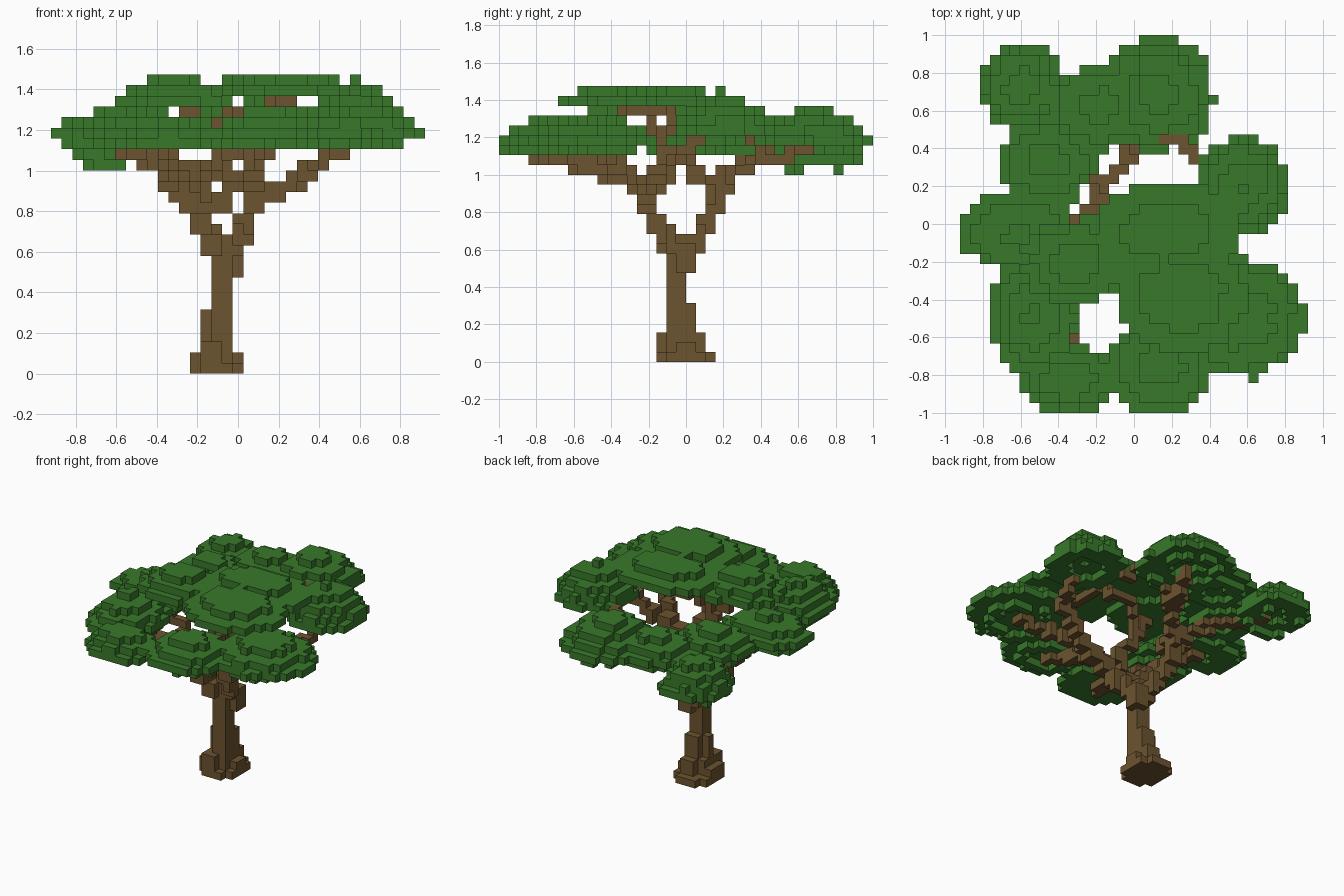
import bpy, bmesh, math, random
from mathutils import Vector

old = bpy.data.objects.get("Cube")
if old:
    bpy.data.objects.remove(old, do_unlink=True)

rng = random.Random(4)
S = 2 / 38                 # block size
NX, NY, NZ = 35, 38, 28    # grid size in blocks
ORIGIN = Vector((-NX * S / 2, -NY * S / 2, 0))


def material(name, color):
    m = bpy.data.materials.new(name)
    m.use_nodes = True
    m.diffuse_color = color
    m.node_tree.nodes["Principled BSDF"].inputs["Base Color"].default_value = color
    return m


def cell(p):
    return tuple(math.floor(c / S + 1e-6) for c in Vector(p) - ORIGIN)


def center(c):
    return ORIGIN + (Vector(c) + Vector((.5, .5, .5))) * S


def inside(c):
    return 0 <= c[0] < NX and 0 <= c[1] < NY and 0 <= c[2] < NZ


def box(x0, x1, y0, y1, z0, z1):
    """Blocks whose centres lie in a box."""
    return {c for c in GRID
            if x0 < center(c).x < x1 and y0 < center(c).y < y1 and z0 < center(c).z < z1}


def limb(points, r0, r1):
    """Blocks along a tapering path."""
    out = set()
    n = len(points) - 1
    for i in range(n):
        a, b = Vector(points[i]), Vector(points[i + 1])
        steps = max(2, int((b - a).length / S * 3))
        for k in range(steps + 1):
            p = a.lerp(b, k / steps)
            r = r0 + (r1 - r0) * (i + k / steps) / n
            x, y, z = cell(p)
            out.add((x, y, z))
            for dx in (-1, 0, 1):
                for dy in (-1, 0, 1):
                    for dz in (-1, 0, 1):
                        c = (x + dx, y + dy, z + dz)
                        if (center(c) - p).length < r:
                            out.add(c)
    return {c for c in out if inside(c)}


def clump(cx, cy, layer, rx, ry, up, down):
    """Stepped dome of leaf blocks, widest at the given layer, hollowed below."""
    out = set()
    cz = (layer + .5) * S
    for c in GRID:
        d = center(c) - Vector((cx, cy, cz))
        h = abs(d.z) / (up if d.z > 0 else down)
        r = math.hypot(d.x / rx, d.y / ry) + rng.uniform(-.05, .05)
        if max(r, 0) ** 1.4 + h ** 1.4 < 1:
            out.add(c)
    return {(x, y, z) for x, y, z in out if (x, y, z + 3) not in out}


SIDES = {
    (1, 0, 0): ((1, 0, 0), (1, 1, 0), (1, 1, 1), (1, 0, 1)),
    (-1, 0, 0): ((0, 0, 0), (0, 0, 1), (0, 1, 1), (0, 1, 0)),
    (0, 1, 0): ((0, 1, 0), (0, 1, 1), (1, 1, 1), (1, 1, 0)),
    (0, -1, 0): ((0, 0, 0), (1, 0, 0), (1, 0, 1), (0, 0, 1)),
    (0, 0, 1): ((0, 0, 1), (1, 0, 1), (1, 1, 1), (0, 1, 1)),
    (0, 0, -1): ((0, 0, 0), (0, 1, 0), (1, 1, 0), (1, 0, 0)),
}


def build(name, cells, solid, mat):
    """Mesh only the block sides that are exposed."""
    bm = bmesh.new()
    verts = {}
    for c in sorted(cells):
        for n, corners in SIDES.items():
            if tuple(a + b for a, b in zip(c, n)) in solid:
                continue
            ring = []
            for k in corners:
                key = tuple(a + b for a, b in zip(c, k))
                if key not in verts:
                    verts[key] = bm.verts.new(ORIGIN + Vector(key) * S)
                ring.append(verts[key])
            bm.faces.new(ring)
    me = bpy.data.meshes.new(name)
    bm.to_mesh(me)
    bm.free()
    me.materials.append(mat)
    ob = bpy.data.objects.new(name, me)
    bpy.context.collection.objects.link(ob)


GRID = [(x, y, z) for x in range(NX) for y in range(NY) for z in range(NZ)]

# Trunk: flared root, stem and crotch
trunk = (box(-.24, .03, -.11, .11, 0, .05) | box(-.19, -.02, -.16, .16, 0, .05)
         | box(-.24, -.02, -.11, .06, 0, .11) | box(-.19, .03, -.06, .06, 0, .11)
         | box(-.19, -.07, -.16, .06, 0, .16) | box(-.14, -.02, -.11, .11, 0, .16)
         | box(-.19, -.07, -.06, .01, 0, .32) | box(-.14, -.02, -.06, .06, 0, .32)
         | box(-.14, -.02, -.11, .01, 0, .63) | box(-.08, .03, -.06, .06, .47, .63)
         | box(-.19, -.07, -.16, .01, .58, .68))

# Branches: main limbs, then forks reaching each clump
branches = set()
for path in (
    [(-.08, .03, .58), (-.16, .09, .72), (-.2, .17, .86), (-.15, .22, 1.0)],
    [(-.02, -.07, .62), (.04, -.15, .74), (.08, -.23, .86), (.27, -.2, .93)],
    [(-.13, -.08, .62), (-.2, -.16, .75), (-.24, -.22, .85), (-.35, -.28, .95)],
):
    branches |= limb(path, .054, .048)
for path in (
    [(-.15, .22, 1.0), (0, .4, 1.08), (.1, .45, 1.18), (.25, .43, 1.23), (.35, .33, 1.2)],
    [(-.18, .2, .96), (-.32, .3, 1.05), (-.6, .65, 1.1)],
    [(-.2, .15, .95), (-.2, .04, 1.0), (-.42, .04, 1.08)],
    [(0, .42, 1.08), (.1, .65, 1.15)],
    [(.27, -.2, .93), (.4, -.15, 1.03), (.52, -.13, 1.12), (.6, .1, 1.18)],
    [(.27, -.22, .95), (.45, -.4, 1.08), (.6, -.5, 1.15)],
    [(.08, -.25, .92), (.08, -.5, 1.05), (.15, -.72, 1.1)],
    [(-.35, -.28, .95), (-.42, -.42, 1.05), (-.5, -.55, 1.1)],
    [(-.3, -.28, .97), (-.35, -.6, 1.06), (-.35, -.8, 1.08)],
    [(-.26, -.22, .88), (-.36, -.1, 1.0), (-.6, -.04, 1.12)],
    [(-.2, -.18, .8), (-.08, -.22, .84), (0, -.2, .95), (-.12, -.13, 1.08)],
):
    branches |= limb(path, .046, .036)
# Thin twigs up to the crown
for path in (
    [(-.12, -.13, 1.08), (-.1, -.12, 1.24), (0, -.03, 1.28), (.15, -.02, 1.29),
     (.2, -.15, 1.34), (.24, -.35, 1.34), (.24, -.35, 1.4)],
    [(-.12, -.13, 1.08), (-.25, -.2, 1.3)],
):
    branches |= limb(path, .03, .03)
branches -= trunk
wood = trunk | branches

# Leaf clumps: x, y, widest layer, radius x, radius y, rise, drop
leaves = set()
for spec in (
    (.14, .69, 22, .29, .31, .19, .12),      # back
    (-.18, .62, 22, .28, .23, .13, .1),      # back filler
    (-.6, .72, 20, .22, .24, .2, .12),       # back right corner
    (-.46, .33, 22, .26, .23, .13, .12),     # right rear
    (-.62, -.05, 22, .31, .21, .12, .15),    # right side
    (-.3, -.2, 25, .28, .23, .14, .05),      # upper right
    (.18, -.03, 26, .39, .25, .085, .05),    # crown centre
    (.25, -.38, 26, .35, .3, .09, .05),      # crown front
    (.58, .2, 23, .25, .27, .22, .1),        # left side
    (.57, -.5, 22, .34, .32, .15, .1),       # left front
    (-.53, -.49, 22, .24, .29, .17, .13),    # right front
    (-.35, -.82, 21, .25, .19, .16, .06),    # front right
    (.14, -.75, 22, .27, .26, .14, .1),      # front
):
    leaves |= clump(*spec)
leaves -= wood

bark = material("bark brown", (.150, .088, .028, 1))
leaf = material("leaf green", (.040, .190, .023, 1))
solid = wood | leaves
build("trunk", trunk, solid, bark)
build("branches", branches, solid, bark)
build("leaf_canopy", leaves, solid, leaf)
